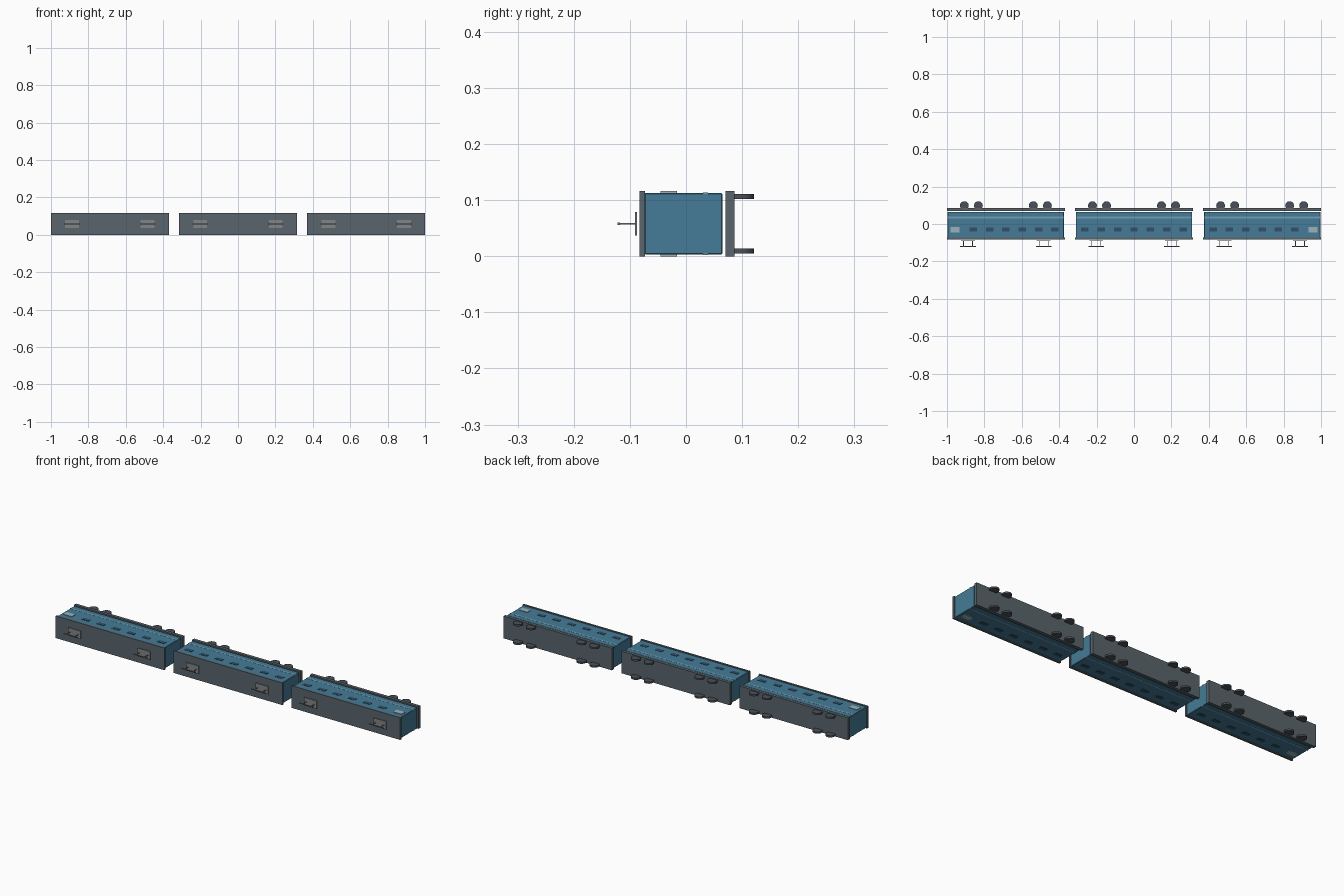
import bpy, math

if "Cube" in bpy.data.objects:
    bpy.data.objects.remove(bpy.data.objects["Cube"])

ZC = 0.058  # mid-height of the train, which lies on its side (roof towards -y)


def mat(name, col):
    m = bpy.data.materials.new(name)
    m.diffuse_color = (*col, 1)
    m.use_nodes = True
    m.node_tree.nodes["Principled BSDF"].inputs["Base Color"].default_value = m.diffuse_color
    return m


BLUE = mat("body_blue", (0.06, 0.20, 0.31))
PALE = mat("stripe_blue", (0.16, 0.34, 0.45))
DARK = mat("window_dark", (0.03, 0.08, 0.13))
LIGHT = mat("door_glass", (0.33, 0.45, 0.50))
SLATE = mat("slab_grey", (0.10, 0.13, 0.15))
WHEEL = mat("wheel_grey", (0.07, 0.08, 0.10))
METAL = mat("pantograph_grey", (0.22, 0.23, 0.24))


def box(name, x, y, z, material, bevel=0):
    """Box given by (min, max) along each axis."""
    bpy.ops.mesh.primitive_cube_add(size=1, location=[(a + b) / 2 for a, b in (x, y, z)])
    o = bpy.context.object
    o.name = name
    o.scale = [b - a for a, b in (x, y, z)]
    bpy.ops.object.transform_apply(location=False, rotation=False, scale=True)
    o.data.materials.append(material)
    if bevel:
        b = o.modifiers.new("bevel", 'BEVEL')
        b.width, b.segments = bevel, 1
    return o


def wheel(name, x, z):
    bpy.ops.mesh.primitive_cylinder_add(vertices=24, radius=0.0235, depth=0.009,
                                        location=(x, 0.098, z))
    o = bpy.context.object
    o.name = name
    o.data.materials.append(WHEEL)
    bpy.ops.object.shade_smooth_by_angle(angle=math.radians(35))


def pantograph(name, x):
    # base plate, two posts and the contact bar
    box(name + "_base", (x - 0.037, x + 0.037), (-0.091, -0.087), (ZC - 0.021, ZC + 0.021), METAL)
    for s in (-1, 1):
        px = x + s * 0.024
        box(name + "_post", (px - 0.002, px + 0.002), (-0.121, -0.088),
            (ZC - 0.0012, ZC + 0.0012), METAL)
    box(name + "_contact_bar", (x - 0.042, x + 0.042), (-0.122, -0.118),
        (ZC - 0.002, ZC + 0.002), METAL)


for car, cx in enumerate((-0.685, 0, 0.685)):
    n = f"car{car + 1}_"
    # body shell with roof and floor slabs
    box(n + "body", (cx - 0.311, cx + 0.311), (-0.074, 0.065), (0.003, 0.113), BLUE, 0.002)
    box(n + "roof", (cx - 0.315, cx + 0.315), (-0.083, -0.073), (0, 0.116), SLATE)
    box(n + "floor", (cx - 0.315, cx + 0.315), (0.070, 0.086), (0, 0.116), SLATE)

    # side details on both sides
    for side, s in (("left", -1), ("right", 1)):
        def panel(name, x, y, out, material):
            z = sorted((ZC + s * 0.05, ZC + s * out))
            box(n + side + name, x, y, z, material)

        panel("_stripe", (cx - 0.311, cx + 0.311), (0.030, 0.039), 0.0555, PALE)
        for i in range(-3, 4):
            if (car, i) in ((0, -3), (2, 3)):
                # cab door glass at the outer end of the train
                dx = cx + math.copysign(0.272, i)
                panel("_cab_window", (dx - 0.024, dx + 0.024), (-0.045, -0.016), 0.058, LIGHT)
            else:
                wx = cx + i * 0.0875
                panel("_window", (wx - 0.02, wx + 0.02), (-0.040, -0.020), 0.0565, DARK)
        for wx in (-0.222, -0.147, 0.147, 0.222):
            wheel(n + side + "_wheel", cx + wx, ZC + s * 0.0487)

    # current collectors on the roof
    for s in (-1, 1):
        pantograph(n + "pantograph", cx + s * 0.202)
